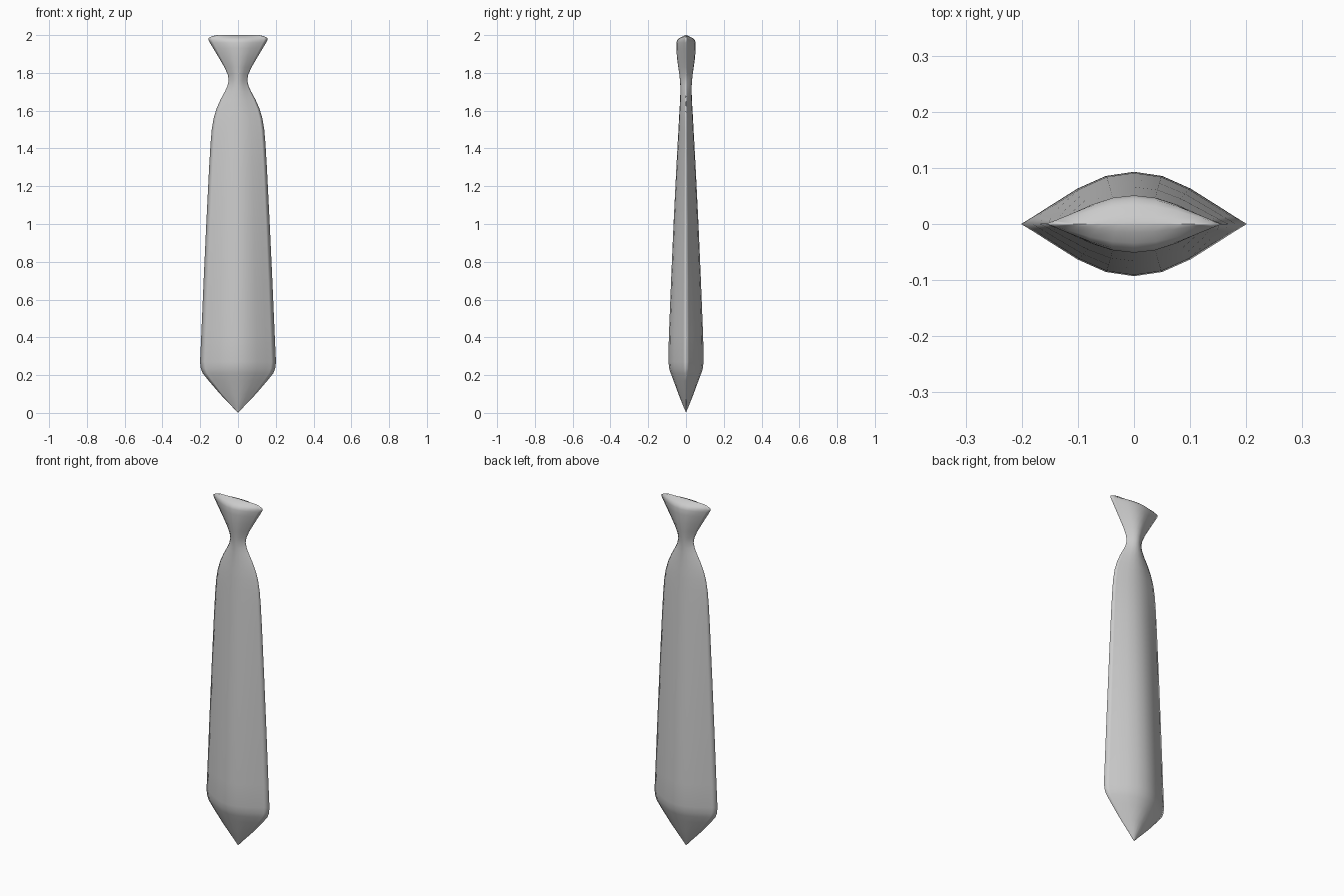
import bpy, bmesh

# Lens-shaped cross-section (quarter), mirrored into a full loop
QUARTER = [(1, 0), (0.88, 0.16), (0.75, 0.34), (0.5, 0.68), (0.25, 0.92), (0, 1)]
half = QUARTER + [(-x, y) for x, y in QUARTER[-2::-1]]
SECTION = half + [(x, -y) for x, y in half[-2:0:-1]]

# Profile: height, half width, half depth
PROFILE = [
    (0.01, 0.010, 0.003), (0.03, 0.028, 0.012), (0.10, 0.095, 0.040),
    (0.17, 0.155, 0.066), (0.21, 0.187, 0.081), (0.235, 0.197, 0.089),
    (0.27, 0.201, 0.093), (0.40, 0.195, 0.091), (0.70, 0.182, 0.079),
    (1.00, 0.168, 0.066), (1.30, 0.153, 0.051), (1.43, 0.145, 0.044),
    (1.50, 0.139, 0.040), (1.56, 0.129, 0.037), (1.61, 0.114, 0.034),
    (1.66, 0.092, 0.031), (1.70, 0.070, 0.030), (1.73, 0.056, 0.030),
    (1.76, 0.049, 0.032), (1.79, 0.054, 0.035), (1.83, 0.072, 0.041),
    (1.88, 0.101, 0.048), (1.93, 0.131, 0.051), (1.96, 0.149, 0.051),
    (1.975, 0.157, 0.046), (1.985, 0.157, 0.034), (1.995, 0.135, 0.015),
    (2.00, 0.110, 0.001),
]

# Necktie: loft the section along the profile
bm = bmesh.new()
rings = [[bm.verts.new((x * w, y * d, z)) for x, y in SECTION] for z, w, d in PROFILE]
n = len(SECTION)
for a, b in zip(rings, rings[1:]):
    for i in range(n):
        j = (i + 1) % n
        bm.faces.new((a[i], a[j], b[j], b[i]))

# Pointed bottom tip and closed top ridge
tip = bm.verts.new((0, 0, 0))
for i in range(n):
    bm.faces.new((tip, rings[0][(i + 1) % n], rings[0][i]))
bm.faces.new(rings[-1])
bmesh.ops.recalc_face_normals(bm, faces=bm.faces)

mesh = bpy.data.meshes.new("necktie")
bm.to_mesh(mesh)
bm.free()
mesh.polygons.foreach_set("use_smooth", [True] * len(mesh.polygons))
tie = bpy.data.objects.new("necktie", mesh)
bpy.context.collection.objects.link(tie)
